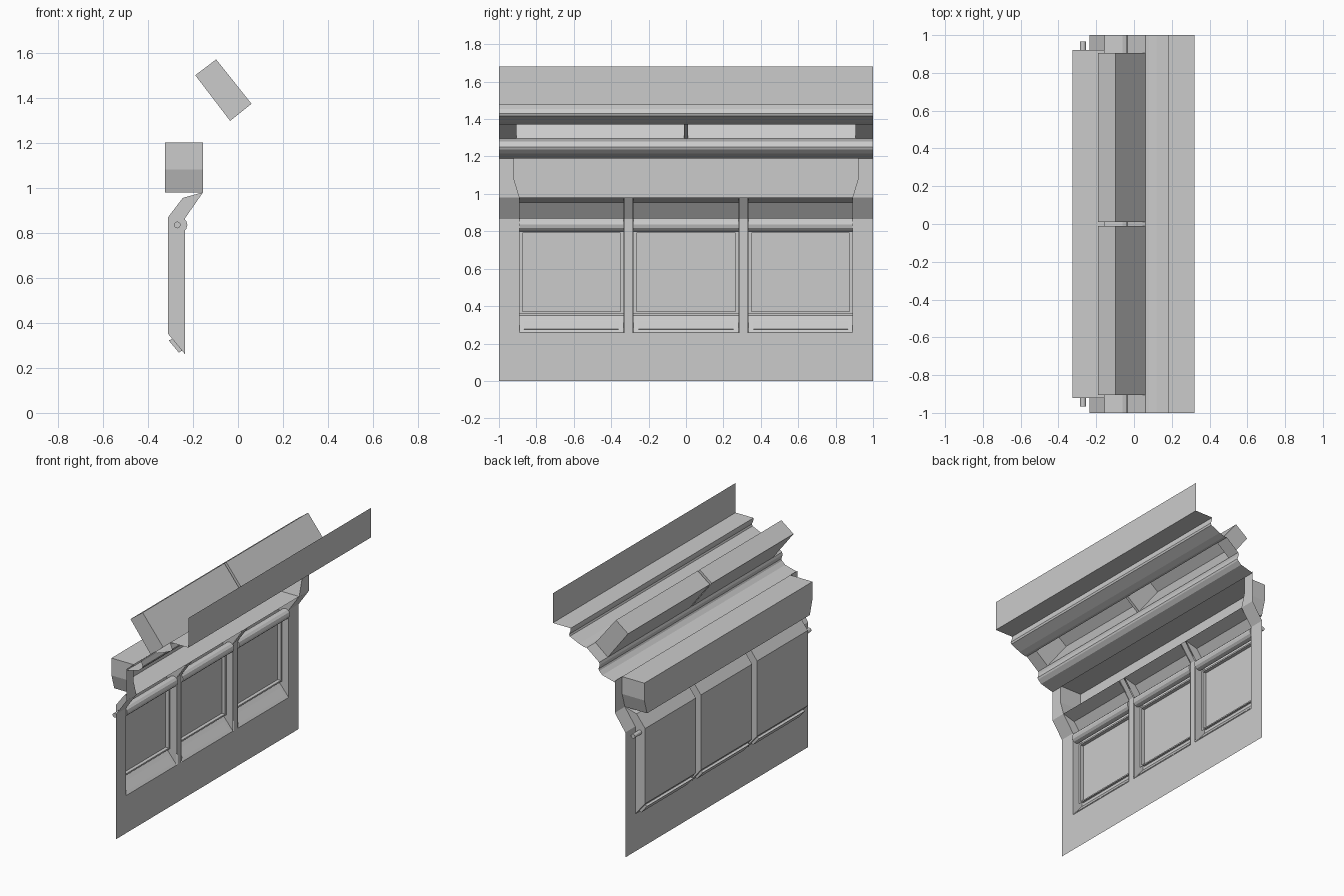
import bpy, math

if "Cube" in bpy.data.objects:
    bpy.data.objects.remove(bpy.data.objects["Cube"])

def mesh(name, verts, faces):
    me = bpy.data.meshes.new(name)
    me.from_pydata(verts, [], faces)
    ob = bpy.data.objects.new(name, me)
    bpy.context.collection.objects.link(ob)
    return ob

def sweep(name, prof, y0, y1, ends=False, closed=False, y0b=None, y1b=None):
    """Sheet from an (x, z) profile pulled along y, optionally capped."""
    n = len(prof)
    v = [(x, y0, z) for x, z in prof] + [(x, y1, z) for x, z in prof]
    f = [(i, (i + 1) % n, (i + 1) % n + n, i + n) for i in range(n if closed else n - 1)]
    if ends:
        f += [tuple(range(n))[::-1], tuple(range(n, 2 * n))]
    return mesh(name, v, f)

def rod(name, x, z, r, y0, y1, sides=12):
    prof = [(x + r * math.cos(2 * math.pi * i / sides), z + r * math.sin(2 * math.pi * i / sides))
            for i in range(sides)]
    ob = sweep(name, prof, y0, y1, ends=True, closed=True)
    return ob

WX, TX = -0.235, -0.155
windows = [(-0.89, -0.335), (-0.28, 0.28), (0.335, 0.89)]

# Wall around the windows: lower sheet, end strips, mullions
sweep("lower_wall", [(WX, 0), (WX, 0.26)], -1, 1)
wall = [(WX, 0.26), (WX, 0.865), (TX, 0.98)]
for s in (-1, 1):
    sweep("wall_end_strip", wall, s * 0.89, s)
    sweep("mullion", wall, s * 0.287, s * 0.328)
    # groove lips on each mullion
    lip = [(x - 0.012, z) for x, z in wall]
    sweep("mullion_lip", lip, s * 0.28, s * 0.287)
    sweep("mullion_lip", lip, s * 0.328, s * 0.335)

# Window recesses with pane, frame, sill vent and blind roller
back = [(WX, 0.26), (-0.31, 0.35), (-0.31, 0.87), (-0.245, 0.955), (TX, 0.98)]
for a, b in windows:
    sweep("window_recess", back, a, b)
    for y in (a, b):
        mesh("recess_side", [(x, y, z) for x, z in back + [(WX, 0.865)]], [tuple(range(6))])
    # thin raised frame around the pane
    o = [(a, 0.36), (b, 0.36), (b, 0.80), (a, 0.80)]
    i = [(a + 0.015, 0.37), (b - 0.015, 0.37), (b - 0.015, 0.79), (a + 0.015, 0.79)]
    v = [(-0.285, y, z) for y, z in o] + [(-0.285, y, z) for y, z in i] + [(-0.309, y, z) for y, z in i]
    f = [(k + c, (k + 1) % 4 + c, (k + 1) % 4 + c + 4, k + c + 4) for c in (0, 4) for k in range(4)]
    mesh("window_frame", v, f)
    sweep("sill_vent", [(-0.292, 0.328), (-0.308, 0.322), (-0.263, 0.268), (-0.247, 0.277)],
          a + 0.025, b - 0.025, ends=True, closed=True)
    rod("blind_roller", -0.26, 0.835, 0.035, a, b)
for s in (-1, 1):
    rod("roller_pin", -0.27, 0.835, 0.015, s * 0.89, s * 0.965)

# Long recess above the windows, ends tapering toward the bottom
H = [(0.89, 0.98), (0.92, 1.08), (0.92, 1.20)]
ring = [(y, z) for y, z in H] + [(-y, z) for y, z in H[::-1]]
v = [(TX, y, z) for y, z in ring] + [(-0.325, y, z) for y, z in ring]
mesh("upper_recess", v, [tuple(range(6, 12))] + [(k, (k + 1) % 6, (k + 1) % 6 + 6, k + 6) for k in range(6)])
for s in (-1, 1):
    mesh("upper_wall_end", [(TX, s * y, z) for y, z in H + [(1, 1.20), (1, 0.98)]], [tuple(range(5))])

# Ceiling cove below and above the light slot, and the upper panel
sweep("lower_cove", [(TX, 1.19), (-0.06, 1.215), (-0.035, 1.238), (-0.03, 1.25),
                     (-0.04, 1.28), (-0.035, 1.297)], -1, 1)
sweep("upper_cove", [(0.06, 1.373), (0.08, 1.372), (0.12, 1.385), (0.19, 1.417), (0.195, 1.43),
                     (0.185, 1.455), (0.183, 1.475), (0.32, 1.475), (0.32, 1.68)], -1, 1)

# Slot strips at the ends and middle, with two tilted housings open to the room
slot = [(-0.035, 1.297), (0.06, 1.373)]
for y0, y1 in ((-1, -0.905), (-0.01, 0.01), (0.905, 1)):
    sweep("slot_strip", slot, y0, y1)
house = [slot[0], (-0.19, 1.50), (-0.097, 1.57), slot[1]]
for y0, y1 in ((-0.905, -0.01), (0.01, 0.905)):
    sweep("tilted_housing", house, y0, y1, ends=True)
